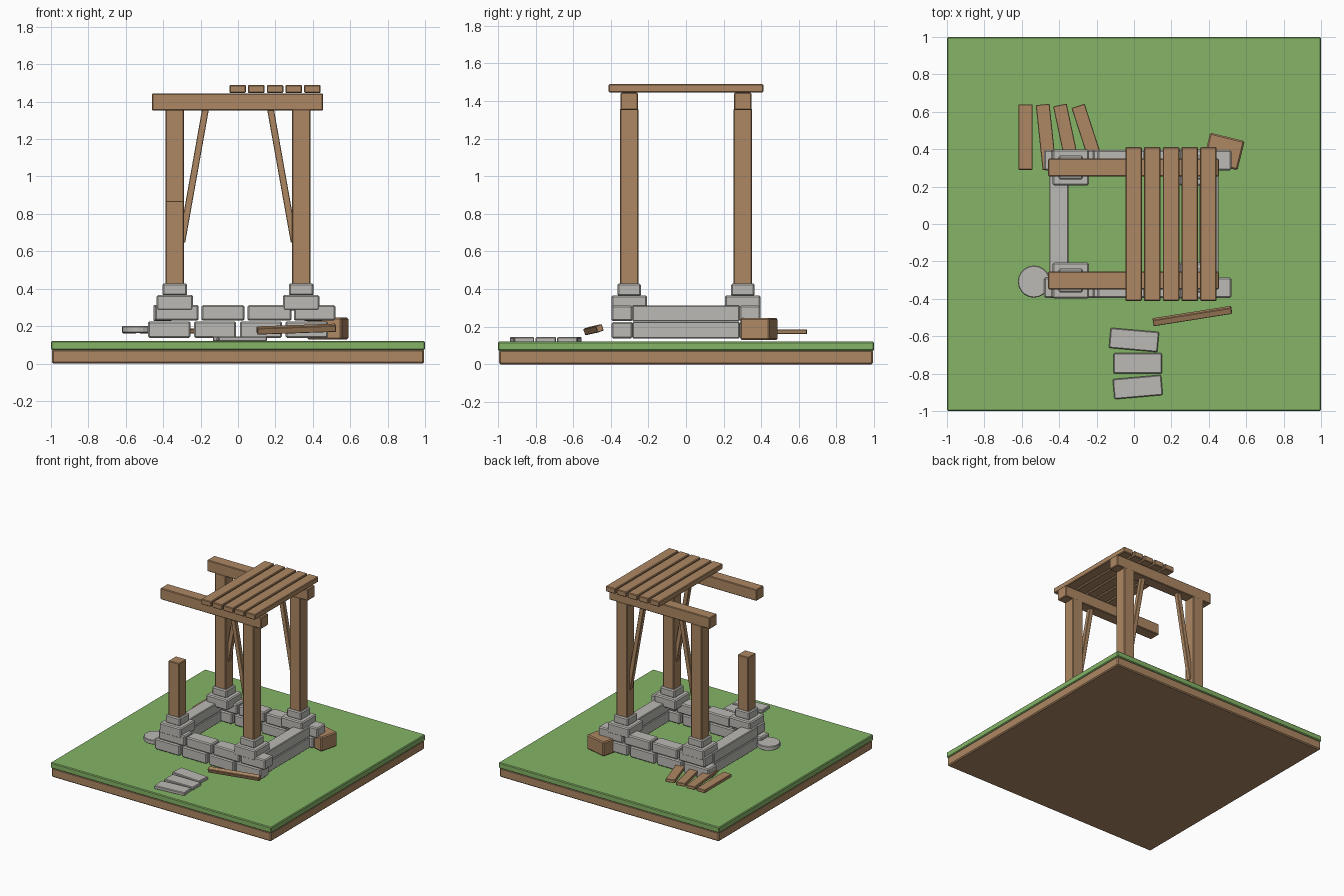
import bpy, math
from mathutils import Vector

if "Cube" in bpy.data.objects:
    bpy.data.objects.remove(bpy.data.objects["Cube"])


def material(name, rgb):
    m = bpy.data.materials.new(name)
    m.diffuse_color = (*rgb, 1)
    m.use_nodes = True
    m.node_tree.nodes["Principled BSDF"].inputs["Base Color"].default_value = m.diffuse_color
    return m


WOOD = material("weathered wood", (0.42, 0.245, 0.125))
SOIL = material("brown soil", (0.42, 0.245, 0.125))
STONE = material("grey stone", (0.50, 0.49, 0.46))
GRASS = material("green grass", (0.235, 0.46, 0.135))


def finish(ob, name, mat, bevel):
    ob.name = name
    ob.data.materials.append(mat)
    if bevel:
        b = ob.modifiers.new("worn edges", 'BEVEL')
        b.width, b.segments, b.limit_method = bevel, 1, 'ANGLE'
    return ob


def box(name, centre, size, mat, rot=(0, 0, 0), bevel=0.005):
    bpy.ops.mesh.primitive_cube_add(size=1, location=centre, rotation=[math.radians(a) for a in rot])
    ob = bpy.context.object
    ob.scale = size
    bpy.ops.object.transform_apply(location=False, rotation=False, scale=True)
    return finish(ob, name, mat, bevel)


def span(name, x, y, z, mat, bevel=0.005):
    """Axis-aligned box given by its limits."""
    lims = (x, y, z)
    return box(name, [(a + b) / 2 for a, b in lims], [b - a for a, b in lims], mat, bevel=bevel)


# Ground slab: soil with a grass layer
span("soil_slab", (-0.995, 0.995), (-0.995, 0.995), (0, 0.075), SOIL, 0.008)
span("grass_layer", (-1, 1), (-1, 1), (0.072, 0.12), GRASS, 0.006)

# Front and back walls: two staggered courses of blocks
lower = [(-0.48, -0.255), (-0.235, -0.01), (0.01, 0.235), (0.255, 0.48)]
upper = [(-0.445, -0.21), (-0.195, 0.035), (0.05, 0.285), (0.30, 0.52)]
for side, s in (("front", -1), ("back", 1)):
    y = tuple(sorted((s * 0.285, s * 0.395)))
    for x in lower:
        span(side + "_lower_stone", x, y, (0.137, 0.226), STONE, 0.008)
    for x in upper:
        span(side + "_upper_stone", x, y, (0.229, 0.312), STONE, 0.008)

# Side walls: one long stone per course
for side, s in (("left", -1), ("right", 1)):
    x = tuple(sorted((s * 0.35, s * 0.453)))
    span(side + "_lower_stone", x, (-0.285, 0.285), (0.137, 0.226), STONE)
    span(side + "_upper_stone", x, (-0.285, 0.285), (0.228, 0.312), STONE)

# Corner plinths, posts and slanted braces
for sx in (-1, 1):
    for sy in (-1, 1):
        cx, cy = sx * 0.338, sy * 0.302
        box("plinth_base", (cx, cy, 0.325), (0.195, 0.19, 0.083), STONE, bevel=0.008)
        box("plinth_cap", (cx, cy, 0.396), (0.132, 0.126, 0.066), STONE, bevel=0.008)
        broken = sx < 0 and sy < 0
        top = 0.87 if broken else 1.36
        span("broken_post" if broken else "post", (cx - 0.049, cx + 0.049), (cy - 0.049, cy + 0.049),
             (0.40, top), WOOD)
        if not broken:
            a, b = Vector((sx * 0.30, cy, 0.65)), Vector((sx * 0.172, cy, 1.37))
            tilt = math.degrees(math.atan2(b.x - a.x, b.z - a.z))
            box("brace", (a + b) / 2, (0.036, 0.036, (b - a).length), WOOD, (0, tilt, 0), 0.003)

# Roof beams and planks
for sy in (-1, 1):
    cy = sy * 0.302
    span("roof_beam", (-0.46, 0.455), (cy - 0.047, cy + 0.047), (1.352, 1.444), WOOD)
for i in range(5):
    cx = -0.002 + i * 0.1
    span("roof_plank", (cx - 0.044, cx + 0.044), (-0.412, 0.412), (1.446, 1.49), WOOD)

# Fallen planks at the back left
for cx, turn in ((-0.58, 0), (-0.47, 6), (-0.36, 12), (-0.245, 18)):
    box("fallen_plank", (cx, 0.465, 0.173), (0.074, 0.35, 0.026), WOOD, (0, 0, turn), 0.003)

# Loose timber: chunk at the back right, thin rail at the front
box("timber_chunk", (0.48, 0.388, 0.187), (0.19, 0.16, 0.118), WOOD, (0, 0, -14), 0.008)
box("loose_rail", (0.312, -0.492, 0.184), (0.425, 0.035, 0.036), WOOD, (20, -2, 9), 0.003)

# Flat stepping stones at the front
for cx, cy, turn in ((0, -0.62, -5), (0.02, -0.745, 0), (0.02, -0.872, 5)):
    box("stepping_stone", (cx, cy, 0.131), (0.26, 0.108, 0.028), STONE, (0, 0, turn))

# Round stone at the front left
bpy.ops.mesh.primitive_cylinder_add(vertices=20, radius=0.086, depth=0.036, location=(-0.535, -0.308, 0.182))
finish(bpy.context.object, "round_stone", STONE, 0.004)
